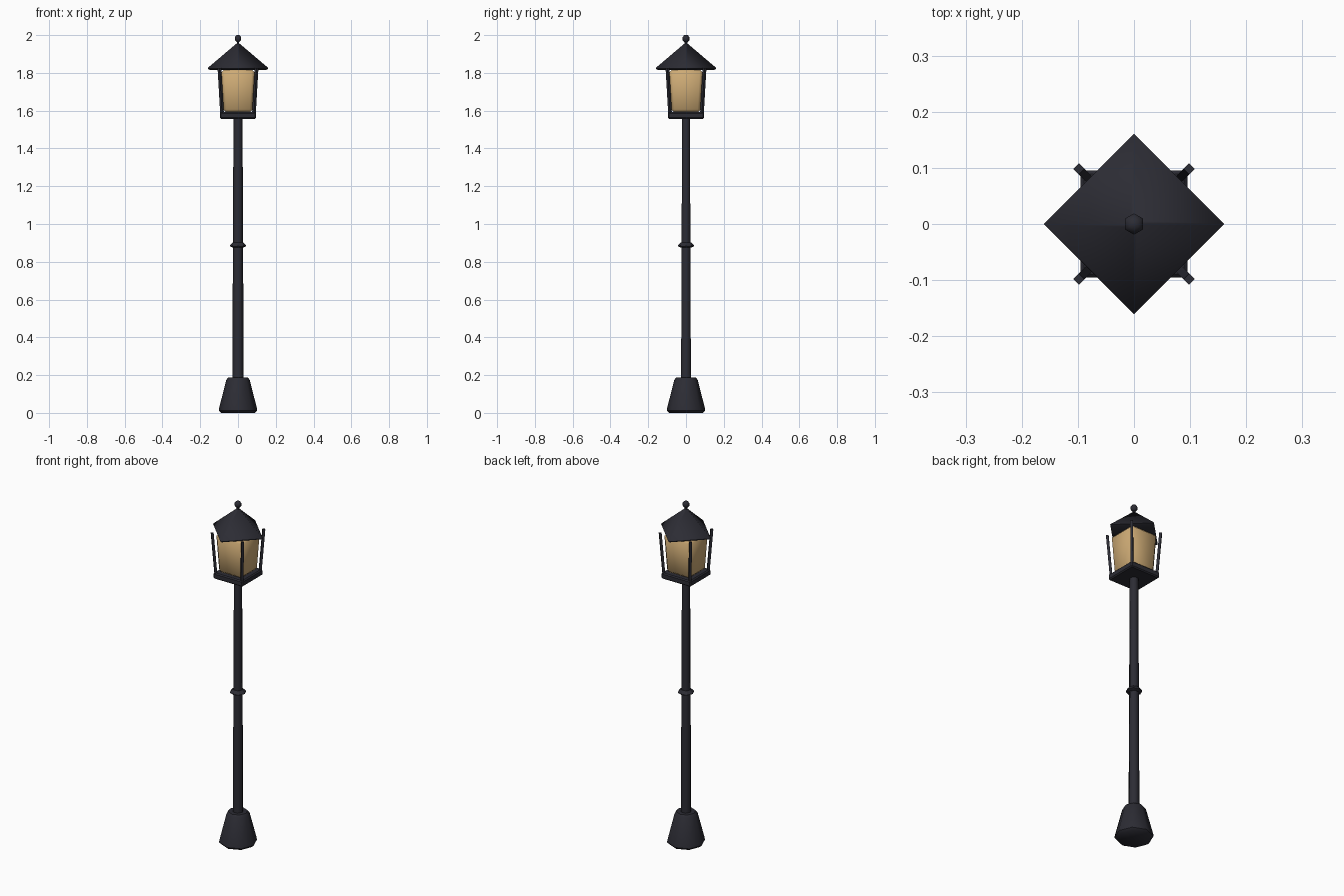
import bpy, bmesh
from math import sin, cos, pi, radians
from mathutils import Vector

cube = bpy.data.objects.get("Cube")
if cube:
    bpy.data.objects.remove(cube, do_unlink=True)


def material(name, colour):
    mat = bpy.data.materials.new(name)
    mat.use_nodes = True
    mat.diffuse_color = (*colour, 1)
    bsdf = next(n for n in mat.node_tree.nodes if n.type == "BSDF_PRINCIPLED")
    bsdf.inputs["Base Color"].default_value = (*colour, 1)
    return mat


IRON = material("dark iron", (0.025, 0.025, 0.034))
GLASS = material("warm glass", (0.62, 0.41, 0.18))


def add_object(name, bm, mat, smooth=None):
    bmesh.ops.recalc_face_normals(bm, faces=bm.faces)
    mesh = bpy.data.meshes.new(name)
    bm.to_mesh(mesh)
    bm.free()
    mesh.materials.append(mat)
    obj = bpy.data.objects.new(name, mesh)
    bpy.context.collection.objects.link(obj)
    if smooth:
        bpy.ops.object.select_all(action="DESELECT")
        obj.select_set(True)
        bpy.context.view_layer.objects.active = obj
        bpy.ops.object.shade_smooth_by_angle(angle=radians(smooth))
    return obj


def lathe(name, profile, sides, turn=0, smooth=None, mat=IRON):
    """Stack of polygon rings (radius, height), capped at both ends."""
    bm = bmesh.new()
    rings = []
    for r, z in profile:
        angles = [turn + 2 * pi * i / sides for i in range(sides)]
        rings.append([bm.verts.new((r * cos(a), r * sin(a), z)) for a in angles])
    for low, high in zip(rings, rings[1:]):
        for i in range(sides):
            j = (i + 1) % sides
            bm.faces.new((low[i], low[j], high[j], high[i]))
    bm.faces.new(rings[0])
    bm.faces.new(rings[-1])
    return add_object(name, bm, mat, smooth)


def tapered_box(name, half_low, half_high, z_low, z_high, bevel, mat, smooth):
    bm = bmesh.new()
    bmesh.ops.create_cube(bm, size=2)
    for v in bm.verts:
        half, z = (half_high, z_high) if v.co.z > 0 else (half_low, z_low)
        v.co = Vector((v.co.x * half, v.co.y * half, z))
    bmesh.ops.bevel(bm, geom=bm.edges[:], offset=bevel, segments=1,
                    affect="EDGES", profile=0.5)
    return add_object(name, bm, mat, smooth)


# Pedestal, pole and collar
lathe("pedestal", [(0.09, 0), (0.102, 0.012), (0.1, 0.025), (0.062, 0.175),
                   (0.052, 0.187)], 8, smooth=50)
lathe("pole", [(0.03, 0.17), (0.024, 1.57)], 6, smooth=61)
lathe("collar", [(0.028, 0.875), (0.043, 0.882), (0.042, 0.888),
                 (0.028, 0.902)], 8, smooth=30)

# Lantern tray and glass
tapered_box("lantern_tray", 0.095, 0.095, 1.557, 1.592, 0.006, IRON, 30)
tapered_box("lantern_glass", 0.078, 0.09, 1.59, 1.819, 0.017, GLASS, 50)

# Four leaning corner bars
for side, sx in (("left", 1), ("right", -1)):
    for end, sy in (("front", -1), ("back", 1)):
        out = Vector((sx, sy, 0)).normalized()
        across = Vector((-out.y, out.x, 0))
        bm = bmesh.new()
        bmesh.ops.create_cube(bm, size=1)
        for v in bm.verts:
            reach, z = (0.139, 1.825) if v.co.z > 0 else (0.119, 1.58)
            v.co = (out * (reach + v.co.x * 0.014)
                    + across * v.co.y * 0.014 + Vector((0, 0, z)))
        add_object(f"{end}_{side}_bar", bm, IRON)

# Roof with a thin turned-in eave, and finial
lathe("roof", [(0.15, 1.816), (0.161, 1.823), (0.158, 1.828), (0.006, 1.957)],
      4, smooth=70)
lathe("finial_neck", [(0.008, 1.945), (0.007, 1.97)], 6, turn=pi / 6)
lathe("finial", [(0.009, 1.963), (0.019, 1.974), (0.019, 1.989), (0.009, 2.0)],
      6, turn=pi / 6, smooth=61)
